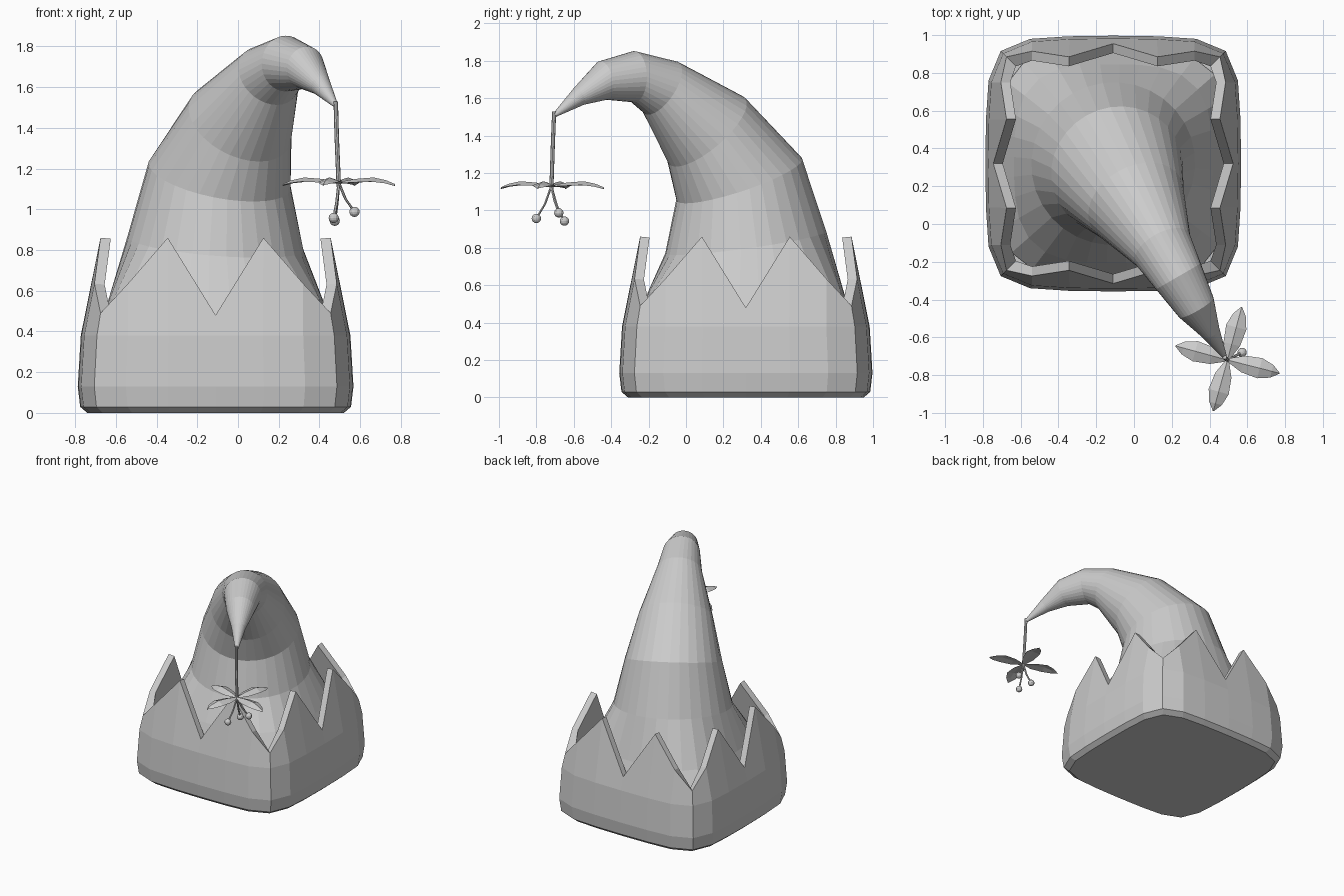
import bpy
import bmesh
from math import sin, cos, pi, radians
from mathutils import Vector, Matrix

if "Cube" in bpy.data.objects:
    bpy.data.objects.remove(bpy.data.objects["Cube"], do_unlink=True)

grey = bpy.data.materials.new("plain_grey")
grey.use_nodes = True
COLOUR = (0.6, 0.6, 0.6, 1)
grey.diffuse_color = COLOUR
grey.node_tree.nodes["Principled BSDF"].inputs["Base Color"].default_value = COLOUR

BASE = Vector((-0.11, 0.32, 0))      # middle of the cuff
LEAN = Vector((0.5, -0.866, 0))      # direction in which the cone droops
SIDE = Vector((0.866, 0.5, 0))
UP = Vector((0, 0, 1))


def finish(bm, name):
    bmesh.ops.recalc_face_normals(bm, faces=bm.faces)
    mesh = bpy.data.meshes.new(name)
    bm.to_mesh(mesh)
    bm.free()
    mesh.materials.append(grey)
    obj = bpy.data.objects.new(name, mesh)
    bpy.context.collection.objects.link(obj)
    return obj


def loft(name, rings, cap_start=True, cap_end=True):
    """Skin a list of closed rings that have equal point counts."""
    bm = bmesh.new()
    loops = [[bm.verts.new(p) for p in ring] for ring in rings]
    for a, b in zip(loops, loops[1:]):
        for i in range(len(a)):
            j = (i + 1) % len(a)
            bm.faces.new((a[i], a[j], b[j], b[i]))
    if cap_start:
        bm.faces.new(loops[0])
    if cap_end:
        bm.faces.new(loops[-1])
    return finish(bm, name)


def square_ring(half_side):
    """Repeat (along, out, z) points of one half side round the four sides."""
    corner, off, peak, mid = half_side
    side = [(-t, o, z) for t, o, z in (corner, off, peak)] + [mid, peak, off]
    return [BASE + Matrix.Rotation(k * pi / 2, 3, "Z") @ Vector((t, -o, z))
            for k in range(4) for t, o, z in side]


# Zigzag cuff: outer wall, pointed rim, inner wall
PLAN = ((0.88, 0.88), (0.65, 0.975), (0.35, 0.995), (0, 1))


def level(z, half):
    return [(t * half, o * half, z) for t, o in PLAN]


rim = [(0.565, 0.565, 0.49), (0.43, 0.595, 0.635), (0.235, 0.565, 0.86), (0, 0.635, 0.48)]
THICK = 0.05
inner_rim = [(t - (THICK if i == 0 else 0), o - THICK, z - 0.005)
             for i, (t, o, z) in enumerate(rim)]
cuff_levels = [level(0, 0.63), level(0.03, 0.665), level(0.13, 0.677),
               level(0.38, 0.662), rim, inner_rim, level(0.38, 0.61)]
loft("cuff", [square_ring(l) for l in cuff_levels])

# Drooping cone: squarish at the foot, then tilted round rings
SEGMENTS = 32
cone_rings = []
for z, half, power in ((0.4, 0.585, 5), (0.56, 0.525, 3.2)):
    ring = []
    for i in range(SEGMENTS):
        a = 2 * pi * i / SEGMENTS
        v = LEAN * cos(a) + SIDE * sin(a)
        r = half / (abs(v.x) ** power + abs(v.y) ** power) ** (1 / power)
        ring.append(BASE + v * r + UP * z)
    cone_rings.append(ring)

# distance along the lean, height, radius, tilt in degrees
for s, z, r, tilt in ((0.0, 0.83, 0.435, 9), (0.04, 1.165, 0.355, 21),
                      (0.24, 1.425, 0.27, 45), (0.52, 1.655, 0.165, 60),
                      (0.69, 1.715, 0.137, 90), (0.88, 1.695, 0.105, 100),
                      (1.03, 1.61, 0.052, 118), (1.18, 1.51, 0.012, 125)):
    t = radians(tilt)
    across = LEAN * cos(t) - UP * sin(t)
    centre = BASE + LEAN * s + UP * z
    cone_rings.append([centre + across * r * cos(2 * pi * i / SEGMENTS)
                       + SIDE * r * sin(2 * pi * i / SEGMENTS)
                       for i in range(SEGMENTS)])
loft("drooping_cone", cone_rings)


# Cord and berry stems as thin tubes
def tube(name, points, radius, sides=8):
    loft(name, [[Vector(p) + Vector((radius * cos(2 * pi * i / sides),
                                     radius * sin(2 * pi * i / sides), 0))
                 for i in range(sides)] for p in points])


hub = Vector((0.495, -0.72, 1.13))
tube("hanging_cord", [(0.48, -0.705, 1.53), (0.485, -0.712, 1.35), hub - UP * 0.02], 0.011)

for n, berry in enumerate(((0.47, -0.80, 0.957), (0.572, -0.68, 0.987), (0.475, -0.65, 0.943))):
    end = Vector(berry)
    bend = hub.lerp(end, 0.55) + (end - hub) * Vector((1, 1, 0)).length * 0.0 - UP * 0.0
    bend.xy = hub.xy.lerp(end.xy, 0.42)
    tube(f"berry_stem_{n + 1}", [hub, bend, end], 0.007, 6)
    bm = bmesh.new()
    bmesh.ops.create_uvsphere(bm, u_segments=12, v_segments=8, radius=0.025,
                              matrix=Matrix.Translation(end))
    finish(bm, f"berry_{n + 1}")

# Four folded leaves round the hub
LEAF = ((0, 0.008, 0), (0.3, 0.045, 0.015), (0.62, 0.055, 0.022),
        (0.85, 0.035, 0.008), (1, 0.003, -0.01))
for n, tip in enumerate(((0.22, -0.645), (0.57, -0.44), (0.77, -0.79), (0.42, -0.99))):
    run = Vector((tip[0] - hub.x, tip[1] - hub.y, 0))
    wide = UP.cross(run).normalized()
    rings = []
    for t, w, rise in LEAF:
        mid = hub + run * t + UP * rise
        rings.append([mid + wide * w - UP * w * 0.3, mid + UP * 0.004,
                      mid - wide * w - UP * w * 0.3, mid - UP * 0.006])
    loft(f"leaf_{n + 1}", rings)
